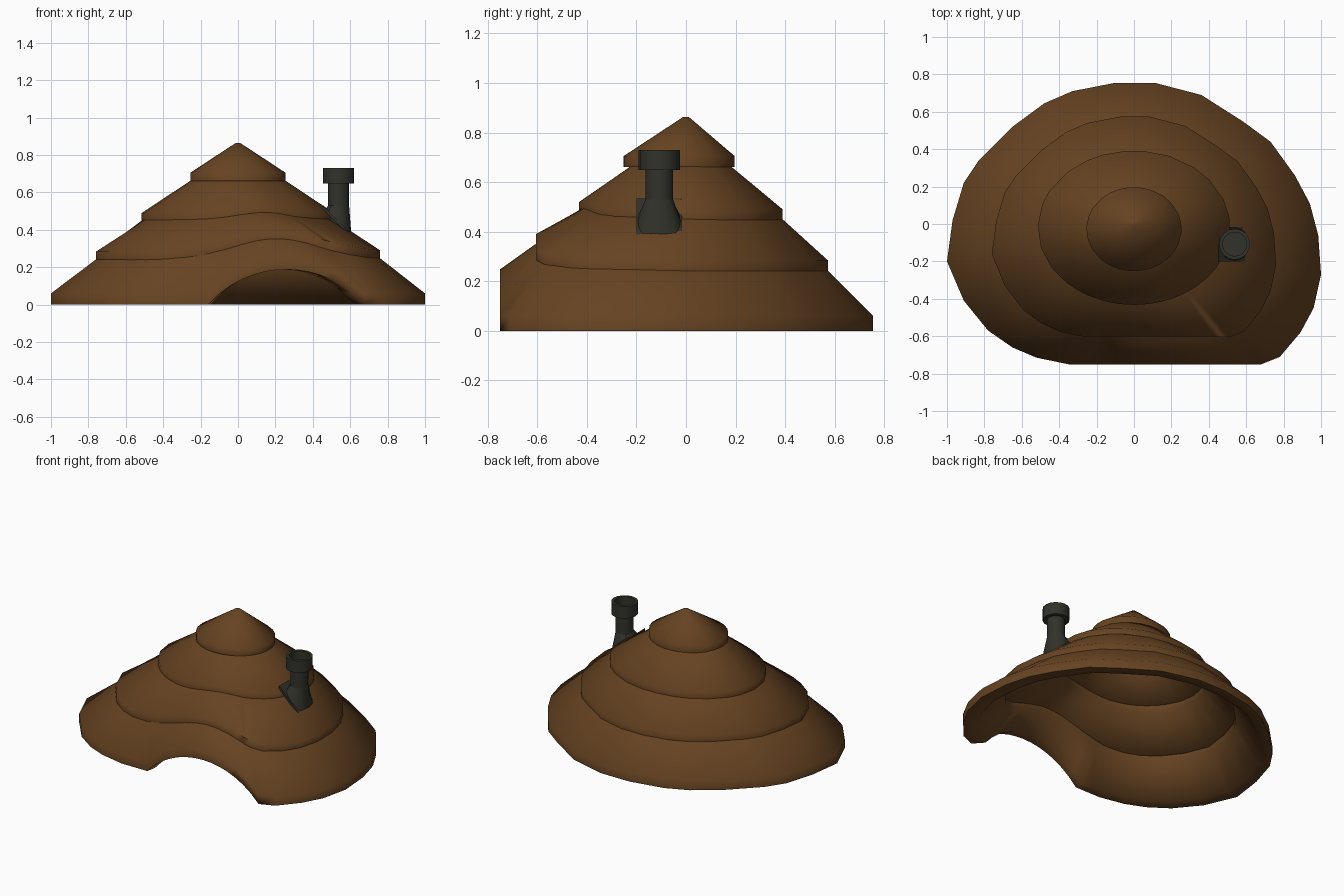
import bpy, bmesh, math

if "Cube" in bpy.data.objects:
    bpy.data.objects.remove(bpy.data.objects["Cube"])


def material(name, rgb):
    m = bpy.data.materials.new(name)
    m.diffuse_color = (*rgb, 1)
    m.use_nodes = True
    m.node_tree.nodes["Principled BSDF"].inputs["Base Color"].default_value = m.diffuse_color
    return m


THATCH = material("thatch_brown", (0.133, 0.056, 0.0155))
IRON = material("dark_iron", (0.032, 0.032, 0.024))


def loft(name, rings, mat, cyclic=False, caps=False, angle=35):
    """Skin a list of equal-length point rings."""
    bm = bmesh.new()
    vs = [[bm.verts.new(p) for p in ring] for ring in rings]
    n = len(vs[0])
    pairs = list(zip(vs, vs[1:])) + ([(vs[-1], vs[0])] if cyclic else [])
    for a, b in pairs:
        for i in range(n):
            j = (i + 1) % n
            bm.faces.new((a[i], a[j], b[j], b[i]))
    if caps:
        bm.faces.new(vs[0])
        bm.faces.new(vs[-1])
    bmesh.ops.recalc_face_normals(bm, faces=bm.faces)
    me = bpy.data.meshes.new(name)
    bm.to_mesh(me)
    bm.free()
    me.materials.append(mat)
    ob = bpy.data.objects.new(name, me)
    bpy.context.collection.objects.link(ob)
    bpy.ops.object.select_all(action='DESELECT')
    ob.select_set(True)
    bpy.context.view_layer.objects.active = ob
    bpy.ops.object.shade_smooth_by_angle(angle=math.radians(angle))
    return ob


# Roof footprint: lopsided round outline with a flat front over the doorway
ARCH_L, ARCH_R, ARCH_H = -0.16, 0.68, 0.188
outline = [(0.78, -.71), (.89, -.58), (.96, -.45), (1, -.27), (.985, -.06),
           (.94, .11), (.86, .26), (.73, .44), (.58, .55), (.36, .69),
           (.11, .755), (-.1, .755), (-.33, .71), (-.48, .645), (-.65, .52),
           (-.83, .34), (-.91, .22), (-.97, .02), (-1, -.2), (-.91, -.41),
           (-.78, -.57), (-.65, -.66), (-.52, -.715), (-.35, -.75), (-.25, -.75)]
outline += [(ARCH_L + (ARCH_R - ARCH_L) * i / 14, -.75) for i in range(15)]


def arch(x, y):
    """Height of the round door opening along the front edge."""
    if y > -0.74:
        return 0
    half = (ARCH_R - ARCH_L) / 2
    r = (half ** 2 + ARCH_H ** 2) / (2 * ARCH_H)
    d = x - (ARCH_L + ARCH_R) / 2
    return max(0, math.sqrt(max(0, r * r - d * d)) - r + ARCH_H)


def bump(x, y):
    """How much the upper thatch rises above the doorway (0 to 1)."""
    return math.exp(-((x - .27) / .45) ** 2) * min(1, max(0, -y / .3))


def ring(s, z, lift=0.0, door=False, oval=0.8, cy=-0.02):
    pts = []
    for x, y in outline:
        if s > 0.6:                      # follows the footprint
            px, py = x * s, y * s * (1.06 if y < 0 and s < 0.8 else 1)
        else:                            # rounder near the top
            t = math.atan2(y / .75, x)
            px, py = s * math.cos(t), s * oval * math.sin(t) + cy
        h = z + lift * bump(x, y)
        if door:                         # rim follows the door arch
            h = z + arch(x, y)
        pts.append((px, py, h))
    return pts


# Overlapping thatch tiers, each a thick shell open at the top
SOFT = 72                                # rounds the rim tops, keeps undersides crisp
loft("thatch_tier_bottom", [
    ring(1, 0, door=True), ring(1, .06, door=True),
    ring(.735, .26, .106), ring(.735, .20, .12), ring(.915, 0, door=True)],
    THATCH, cyclic=True, angle=SOFT)
loft("thatch_tier_lower", [
    ring(.76, .238, .108), ring(.76, .283, .108), ring(.49, .468, .035),
    ring(.49, .41, .035), ring(.715, .24, .12)], THATCH, cyclic=True, angle=SOFT)
loft("thatch_tier_upper", [
    ring(.515, .448, .035), ring(.515, .49, .035), ring(.24, .672),
    ring(.24, .61), ring(.47, .45, .035)], THATCH, cyclic=True, angle=SOFT)
PEAK = dict(oval=.88, cy=-.027)
loft("thatch_tier_peak", [
    ring(.014, .863, cy=0), ring(.255, .705, **PEAK), ring(.255, .66, **PEAK),
    ring(.21, .66, **PEAK), ring(.014, .79, cy=0)],
    THATCH, caps=True, angle=SOFT)

# Chimney: round pipe with a hollow collar
CX, CY, N = 0.538, -0.108, 16


def circle(r, z):
    return [(CX + r * math.cos(2 * math.pi * i / N),
             CY + r * math.sin(2 * math.pi * i / N), z) for i in range(N)]


loft("chimney_pipe", [circle(r, z) for r, z in (
    (.056, .42), (.056, .648), (.083, .648), (.083, .73),
    (.064, .73), (.064, .66))], IRON, caps=True)


# Chimney foot: tilted square plate on the roof, flaring sideways to the pipe
def foot(rx, ry, square, z=0.0, level=False):
    pts = []
    for i in range(N):
        c, s = math.cos(2 * math.pi * i / N), math.sin(2 * math.pi * i / N)
        k = 1 - square + square / max(abs(c), abs(s))
        x, y = c * k * rx, s * k * ry
        pts.append((CX + x, CY + y, z if level else .445 - x + z))
    return pts


loft("chimney_foot_plate", [foot(.088, .092, 1, -.02), foot(.088, .092, 1)],
     IRON, caps=True)
loft("chimney_foot_flare", [foot(.068, .088, .3, -.005),
                            foot(.056, .056, 0, .53, True)], IRON, caps=True)
